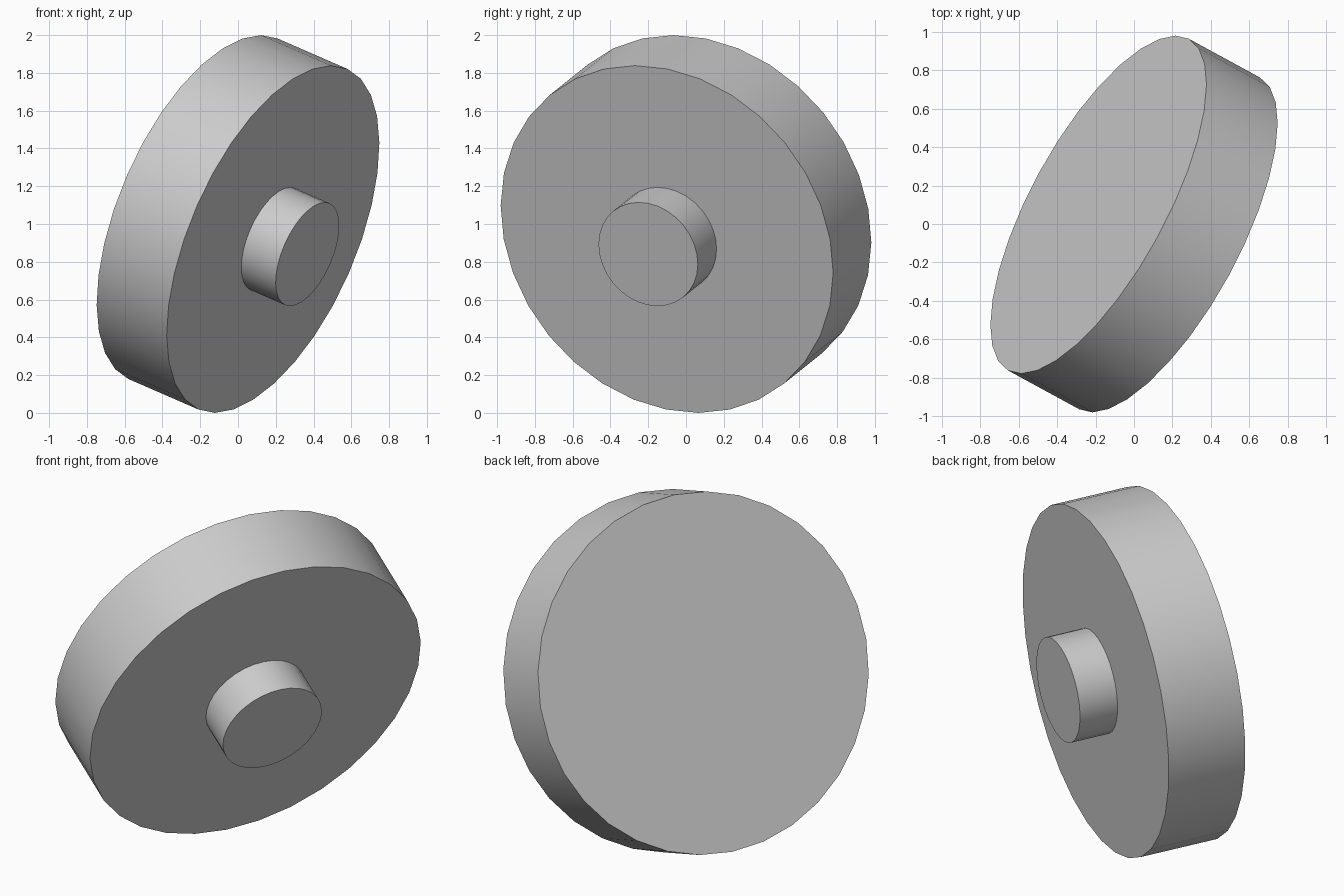
import bpy
import math
from mathutils import Vector

cube = bpy.data.objects.get("Cube")
if cube:
    bpy.data.objects.remove(cube, do_unlink=True)

# Shared tilted axle: every part turns about this line
AXIS = Vector((0.82, -0.447, -0.357)).normalized()
CENTRE = Vector((0, 0, 1))
SIDES = 32

grey = bpy.data.materials.new("light_grey")
grey.use_nodes = True
colour = (0.6, 0.6, 0.6, 1)
grey.diffuse_color = colour
grey.node_tree.nodes["Principled BSDF"].inputs["Base Color"].default_value = colour


def axle_cylinder(name, radius, start, end):
    """Cylinder along the axle between two distances from the centre."""
    bpy.ops.mesh.primitive_cylinder_add(
        vertices=SIDES, radius=radius, depth=end - start,
        location=CENTRE + AXIS * (start + end) / 2,
        rotation=AXIS.to_track_quat('Z', 'Y').to_euler())
    obj = bpy.context.object
    obj.name = name
    obj.data.materials.append(grey)
    bpy.ops.object.shade_smooth_by_angle(angle=math.radians(30))
    return obj


# Wide disc
axle_cylinder("wheel_disc", 0.984, -0.226, 0.226)

# Small hub on the front face, seated slightly into the disc
axle_cylinder("hub", 0.294, 0.21, 0.448)
